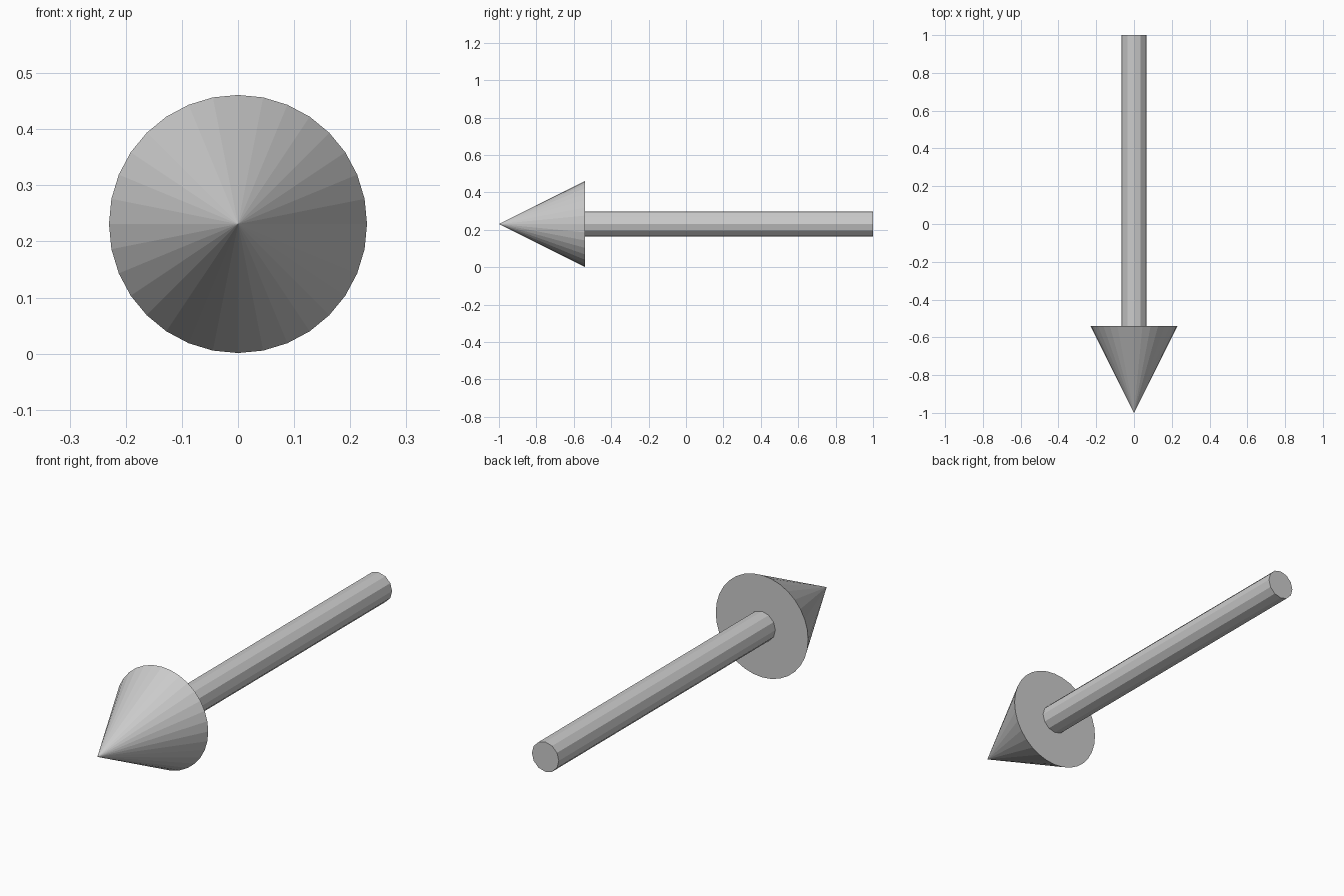
import bpy
from math import pi

if "Cube" in bpy.data.objects:
    bpy.data.objects.remove(bpy.data.objects["Cube"])

AXIS_Z = 0.231


def round_part(name, sides, r_back, r_front, y_back, y_front):
    """Flat-faced cone or cylinder along y, with a corner at the top."""
    bpy.ops.mesh.primitive_cone_add(
        vertices=sides, radius1=r_back, radius2=r_front,
        depth=y_back - y_front,
        location=(0, (y_back + y_front) / 2, AXIS_Z),
        rotation=(pi / 2, 0, 0))
    bpy.context.object.name = name


# Pointed head facing the front
round_part("arrow_head", 32, 0.23, 0, -0.54, -1.0)
# Shaft running to the back
round_part("arrow_shaft", 12, 0.067, 0.067, 1.0, -0.54)
